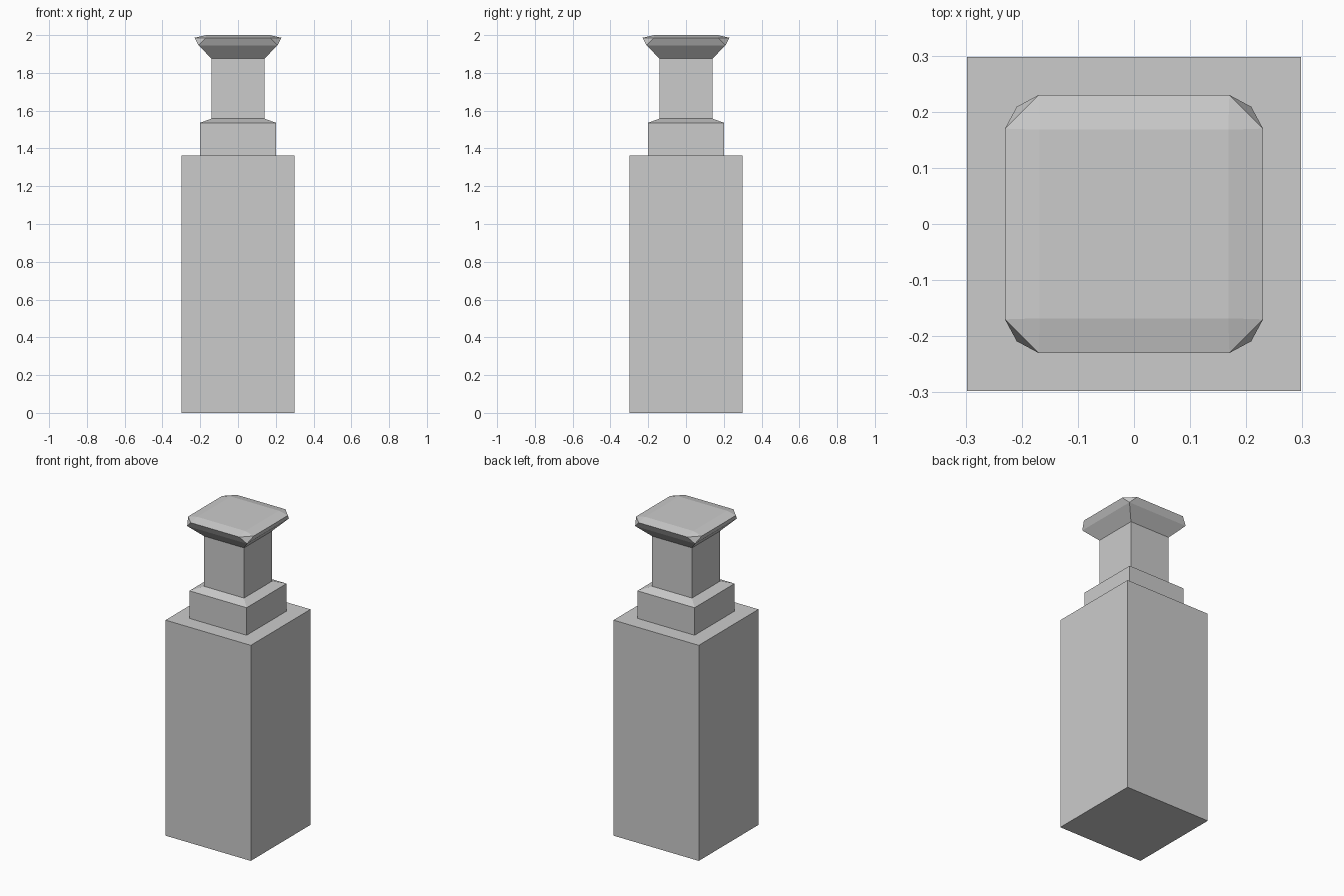
import bpy, bmesh

if "Cube" in bpy.data.objects:
    bpy.data.objects.remove(bpy.data.objects["Cube"])


def square(h, z):
    return [(x, y, z) for x in (-h, h) for y in (-h, h)]


def hull_part(name, points):
    """Flat-faced convex solid around the given points."""
    bm = bmesh.new()
    for p in points:
        bm.verts.new(p)
    bmesh.ops.convex_hull(bm, input=bm.verts[:])
    bmesh.ops.dissolve_limit(bm, angle_limit=0.01, verts=bm.verts[:], edges=bm.edges[:])
    bmesh.ops.recalc_face_normals(bm, faces=bm.faces[:])
    mesh = bpy.data.meshes.new(name)
    bm.to_mesh(mesh)
    bm.free()
    obj = bpy.data.objects.new(name, mesh)
    bpy.context.collection.objects.link(obj)
    return obj


# Tall square body
hull_part("body", square(0.298, 0) + square(0.298, 1.362))

# Collar with a sloped top edge
hull_part("collar", square(0.2, 1.362) + square(0.2, 1.536) + square(0.14, 1.558))

# Slim square neck
hull_part("neck", square(0.14, 1.558) + square(0.14, 1.875))

# Flared cap: square underside, cut-corner rim, slightly raised top
rim = [(sx * a, sy * b, 1.986) for a, b in ((0.23, 0.17), (0.17, 0.23))
       for sx in (-1, 1) for sy in (-1, 1)]
hull_part("cap", square(0.14, 1.875) + square(0.209, 1.946) + rim + square(0.168, 2.0))
